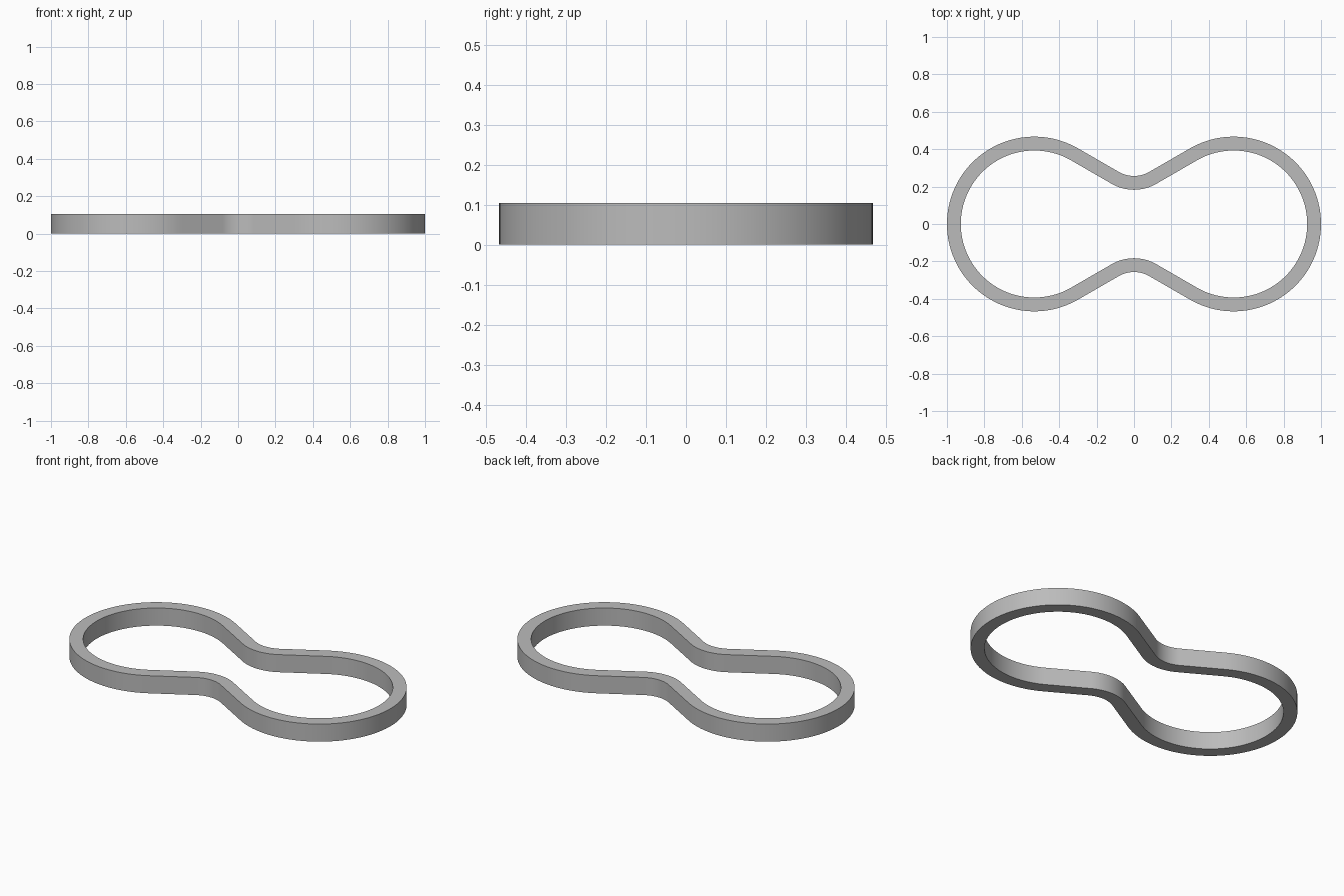
import bpy, bmesh
from math import sin, cos, tan, pi, radians

if "Cube" in bpy.data.objects:
    bpy.data.objects.remove(bpy.data.objects["Cube"], do_unlink=True)

HEIGHT, HALF_WALL = 0.104, 0.037
LOBE_X, LOBE_R = 0.533, 0.43       # centre line of each round lobe
WAIST_Y, SLOPE = 0.22, radians(30)  # waist height and slope of the flanks

# Waist arc radius that makes the straight flank tangent to both arcs
flank_y = LOBE_R / cos(SLOPE) - LOBE_X * tan(SLOPE)
WAIST_R = (WAIST_Y - flank_y) / (1 / cos(SLOPE) - 1)


def quarter():
    """Centre line points with outward normals, from the +x end to the waist."""
    points = []
    for i in range(41):
        a = (pi / 2 + SLOPE) * i / 40
        points.append((LOBE_X + LOBE_R * cos(a), LOBE_R * sin(a), cos(a), sin(a)))
    for i in range(13):
        a = SLOPE * (1 - i / 12)
        points.append((WAIST_R * sin(a), WAIST_Y + WAIST_R * (1 - cos(a)), -sin(a), cos(a)))
    return points


def mirrored(points, sx, sy):
    return [(x * sx, y * sy, nx * sx, ny * sy) for x, y, nx, ny in points]


# Full closed path from four mirrored quarters
q = quarter()
path = (q[:-1] + mirrored(q[:0:-1], -1, 1)
        + mirrored(q[:-1], -1, -1) + mirrored(q[:0:-1], 1, -1))

# Rectangular section swept round the path
section = [(HALF_WALL, 0), (HALF_WALL, HEIGHT), (-HALF_WALL, HEIGHT), (-HALF_WALL, 0)]
bm = bmesh.new()
rings = [[bm.verts.new((x + nx * d, y + ny * d, z)) for d, z in section]
         for x, y, nx, ny in path]
for i, ring in enumerate(rings):
    following = rings[(i + 1) % len(rings)]
    for k in range(4):
        j = (k + 1) % 4
        bm.faces.new((ring[k], following[k], following[j], ring[j]))
bmesh.ops.recalc_face_normals(bm, faces=bm.faces)
mesh = bpy.data.meshes.new("band")
bm.to_mesh(mesh)
bm.free()
band = bpy.data.objects.new("band", mesh)
bpy.context.collection.objects.link(band)

# Single plain grey
grey = bpy.data.materials.new("light grey")
grey.use_nodes = True
colour = (0.5, 0.5, 0.5, 1)
grey.diffuse_color = colour
grey.node_tree.nodes["Principled BSDF"].inputs["Base Color"].default_value = colour
mesh.materials.append(grey)

# Smooth walls with crisp rims
bpy.context.view_layer.objects.active = band
band.select_set(True)
bpy.ops.object.shade_smooth_by_angle(angle=radians(30))
